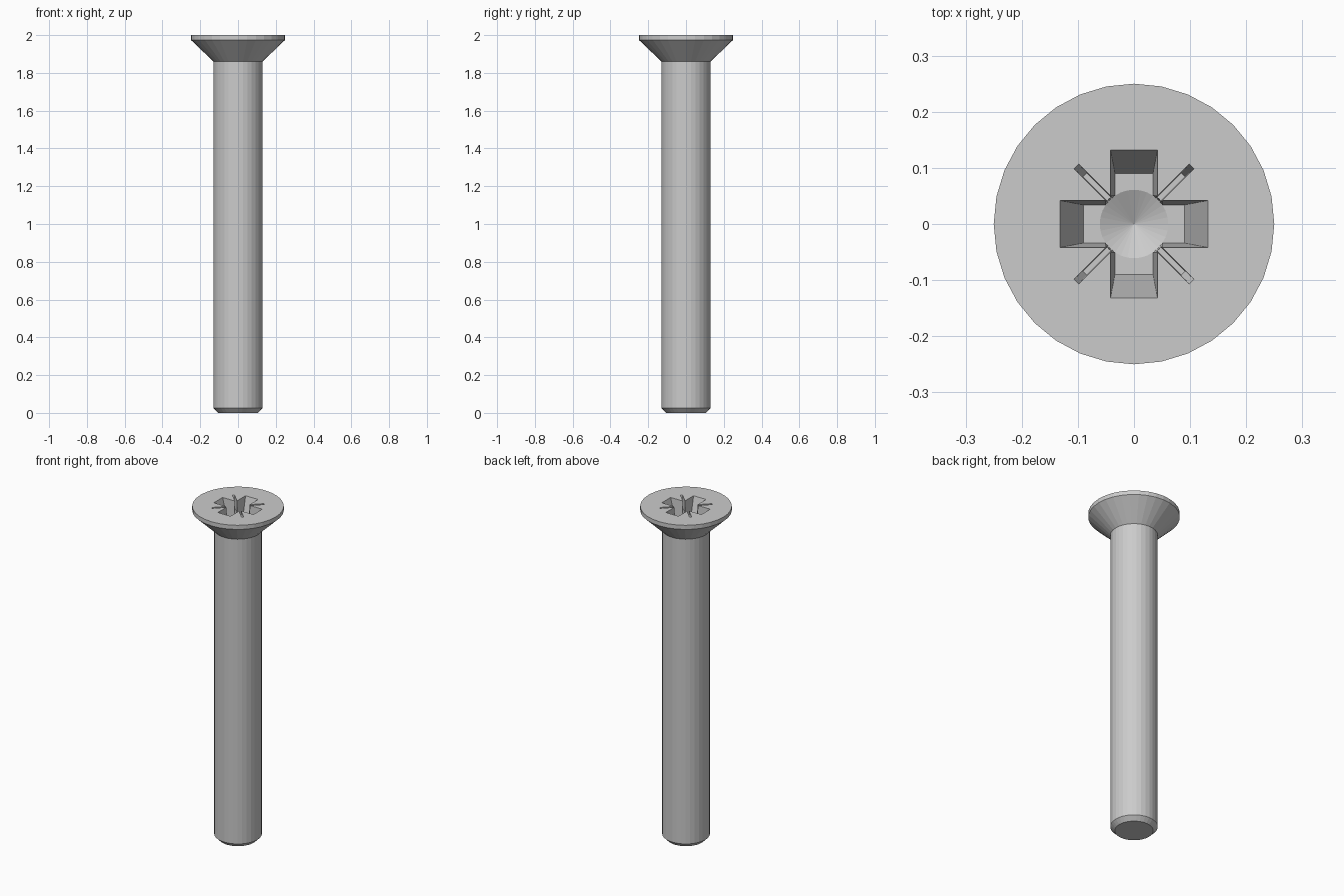
import bpy, bmesh, math
from mathutils import Matrix

if "Cube" in bpy.data.objects:
    bpy.data.objects.remove(bpy.data.objects["Cube"])

SIDES = 32
TOP = 2.0
DEPTH = 0.14      # cross recess depth
RIB_DEPTH = 0.07  # diagonal tick depth


def finish(name, bm):
    bmesh.ops.recalc_face_normals(bm, faces=bm.faces)
    mesh = bpy.data.meshes.new(name)
    bm.to_mesh(mesh)
    bm.free()
    ob = bpy.data.objects.new(name, mesh)
    bpy.context.collection.objects.link(ob)
    return ob


def lathe(name, profile, sides=SIDES):
    """Stack of rings (radius, z); radius 0 becomes a point, other ends are capped."""
    bm = bmesh.new()
    rings = []
    for r, z in profile:
        n = sides if r > 0 else 1
        rings.append([bm.verts.new((r * math.cos(2 * math.pi * i / sides),
                                    r * math.sin(2 * math.pi * i / sides), z)) for i in range(n)])
    for a, b in zip(rings, rings[1:]):
        for i in range(sides):
            j = (i + 1) % sides
            if len(a) == 1:
                bm.faces.new((a[0], b[j], b[i]))
            else:
                bm.faces.new((a[i], a[j], b[j], b[i]))
    for ring in (rings[0], rings[-1]):
        if len(ring) > 1:
            bm.faces.new(ring)
    return finish(name, bm)


def tapered_bar(name, top, bottom, depth, angle):
    """Bar through the axis, (half length, half width) at top and floor, run past the top."""
    bm = bmesh.new()
    bmesh.ops.create_cube(bm, size=2)
    over = 0.02
    for v in bm.verts:
        if v.co.z > 0:
            k = over / depth
            l, w = (t + (t - b) * k for t, b in zip(top, bottom))
            z = TOP + over
        else:
            (l, w), z = bottom, TOP - depth
        v.co = (v.co.x * l, v.co.y * w, z)
    bmesh.ops.transform(bm, matrix=Matrix.Rotation(angle, 4, 'Z'), verts=bm.verts)
    return finish(name, bm)


# Shank with chamfered tip and countersunk head
screw = lathe("countersunk_screw", [(0.105, 0), (0.13, 0.025), (0.13, 1.86),
                                    (0.25, 1.975), (0.25, TOP)])

# Drive recess: cross slots, diagonal ticks, central drilled socket
cutters = []
for i in range(2):
    a = i * math.pi / 2
    cutters.append(tapered_bar("cross_cutter", (0.132, 0.042), (0.09, 0.034), DEPTH, a))
    cutters.append(tapered_bar("tick_cutter", (0.145, 0.006), (0.124, 0.005),
                               RIB_DEPTH, a + math.pi / 4))
cutters.append(lathe("socket_cutter", [(0, TOP - DEPTH - 0.03), (0.061, TOP - DEPTH),
                                       (0.066, TOP + 0.02)]))

for c in cutters:
    c.hide_render = True
    mod = screw.modifiers.new("recess", 'BOOLEAN')
    mod.operation = 'DIFFERENCE'
    mod.solver = 'EXACT'
    mod.object = c

# Bake the recess and drop the cutters
deps = bpy.context.evaluated_depsgraph_get()
baked = bpy.data.meshes.new_from_object(screw.evaluated_get(deps))
screw.modifiers.clear()
screw.data = baked
for c in cutters:
    bpy.data.objects.remove(c)
